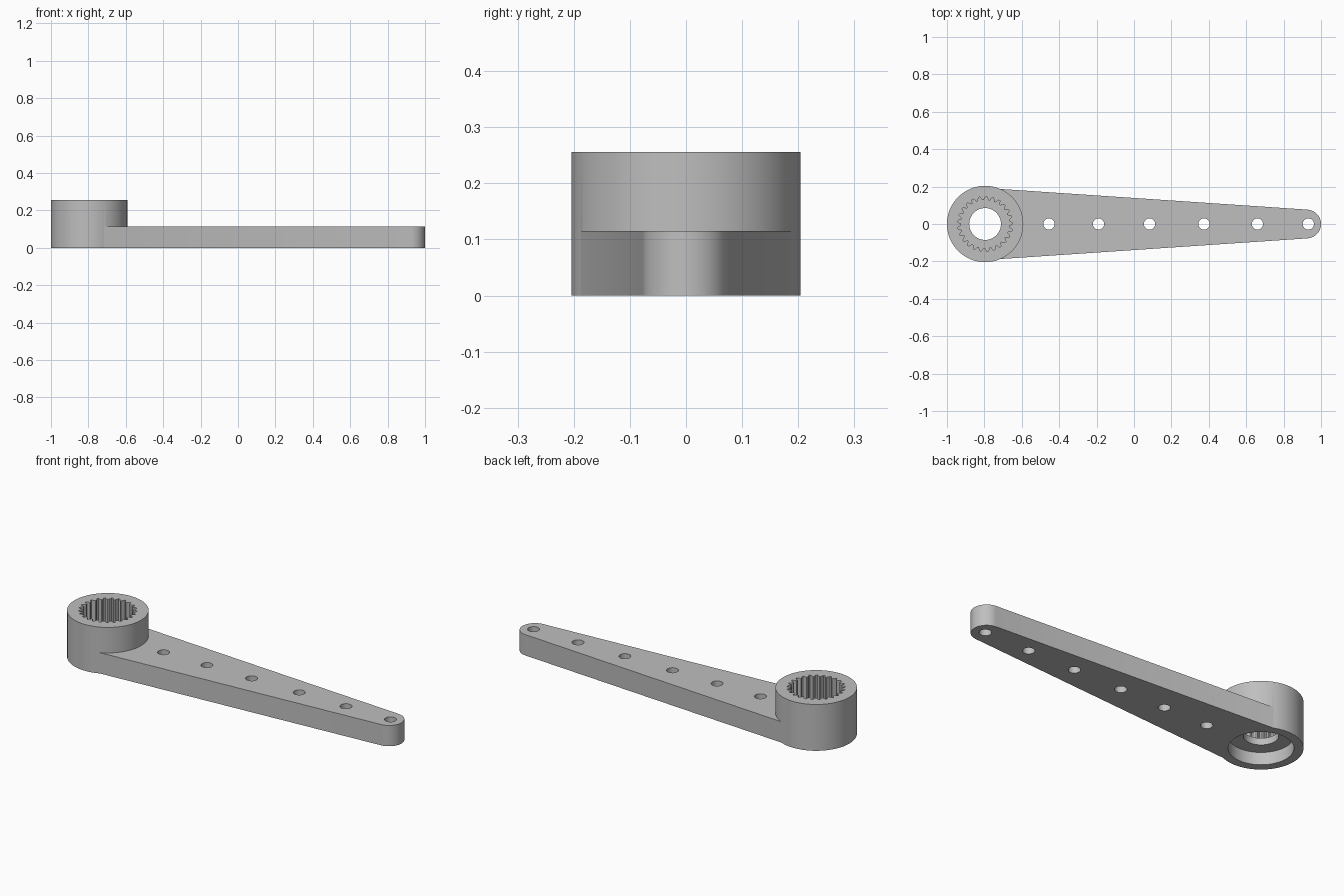
import bpy
import math

cube = bpy.data.objects.get("Cube")
if cube:
    bpy.data.objects.remove(cube, do_unlink=True)

HUB_X, HUB_R, HUB_H = -0.796, 0.204, 0.256
ARM_H, TIP_X, TIP_R = 0.115, 0.923, 0.077
TEETH = 25

grey = bpy.data.materials.new("light_grey")
grey.use_nodes = True
colour = (0.52, 0.52, 0.52, 1)
grey.diffuse_color = colour
grey.node_tree.nodes["Principled BSDF"].inputs["Base Color"].default_value = colour


def prism(name, outline, z0, z1):
    """Upright prism over a counter-clockwise outline."""
    n = len(outline)
    verts = [(x, y, z) for z in (z0, z1) for x, y in outline]
    faces = [list(range(n))[::-1], list(range(n, 2 * n))]
    faces += [(i, (i + 1) % n, n + (i + 1) % n, n + i) for i in range(n)]
    mesh = bpy.data.meshes.new(name)
    mesh.from_pydata(verts, [], faces)
    mesh.materials.append(grey)
    obj = bpy.data.objects.new(name, mesh)
    bpy.context.collection.objects.link(obj)
    return obj


def arc(x, radius, start, end, steps):
    return [(x + radius * math.cos(a), radius * math.sin(a))
            for a in (start + (end - start) * i / steps for i in range(steps + 1))]


def circle(x, radius, steps):
    return arc(x, radius, 0, math.tau, steps)[:-1]


def combine(target, other, operation):
    """Apply a boolean and drop the helper."""
    other.hide_render = True
    mod = target.modifiers.new(operation, 'BOOLEAN')
    mod.operation, mod.solver, mod.object = operation, 'EXACT', other
    bpy.context.view_layer.objects.active = target
    bpy.ops.object.modifier_apply(modifier=mod.name)
    bpy.data.objects.remove(other, do_unlink=True)


# Round hub joined to the tapered arm with its rounded tip
horn = prism("servo_arm", circle(HUB_X, HUB_R, 96), 0, HUB_H)
lean = 0.067
tip = arc(TIP_X, TIP_R, lean - math.pi / 2, math.pi / 2 - lean, 32)
arm = prism("arm", [(-0.74, -0.189)] + tip + [(-0.74, 0.189)], 0, ARM_H)
combine(horn, arm, 'UNION')

# Toothed socket from above
spline = []
for i in range(TEETH):
    for part, radius in ((0, 0.147), (0.2, 0.147), (0.5, 0.128), (0.7, 0.128)):
        a = math.tau * (i + part) / TEETH
        spline.append((HUB_X + radius * math.cos(a), radius * math.sin(a)))
combine(horn, prism("socket_cutter", spline, 0.105, 0.3), 'DIFFERENCE')

# Screw hole through the floor and wide recess underneath
combine(horn, prism("screw_cutter", circle(HUB_X, 0.085, 48), -0.1, 0.2), 'DIFFERENCE')
combine(horn, prism("recess_cutter", circle(HUB_X, 0.158, 64), -0.1, 0.068), 'DIFFERENCE')

# Row of linkage holes along the arm
for x in (-0.455, -0.19, 0.083, 0.374, 0.66, 0.932):
    combine(horn, prism("hole_cutter", circle(x, 0.03, 32), -0.1, 0.2), 'DIFFERENCE')

# Smooth round walls, crisp edges
bpy.ops.object.select_all(action='DESELECT')
horn.select_set(True)
bpy.context.view_layer.objects.active = horn
bpy.ops.object.shade_smooth_by_angle(angle=math.radians(25))
